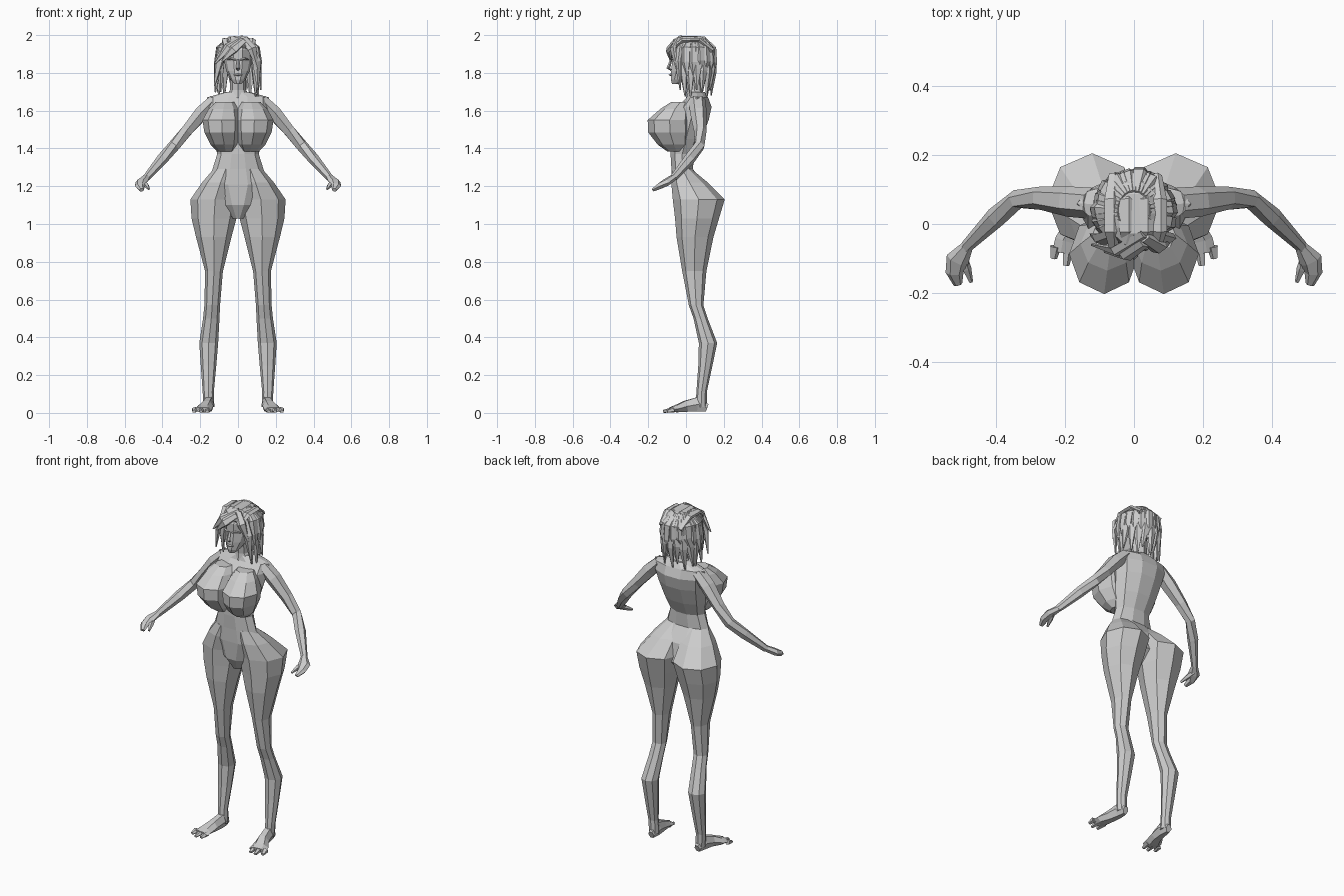
import bpy, bmesh, math, random
from mathutils import Vector

random.seed(4)


def skin(name, rings, mirror=False):
    """Bridge equal-sized rings of points into a closed faceted surface."""
    bm = bmesh.new()
    vs = [[bm.verts.new(p) for p in r] for r in rings]
    n = len(rings[0])
    for a, b in zip(vs, vs[1:]):
        for i in range(n):
            j = (i + 1) % n
            bm.faces.new((a[i], a[j], b[j], b[i]))
    bm.faces.new(vs[0][::-1])
    bm.faces.new(vs[-1])
    bmesh.ops.recalc_face_normals(bm, faces=bm.faces)
    me = bpy.data.meshes.new(name)
    bm.to_mesh(me)
    bm.free()
    ob = bpy.data.objects.new(name, me)
    bpy.context.collection.objects.link(ob)
    if mirror:
        ob.modifiers.new("Mirror", 'MIRROR').use_mirror_merge = False
    return ob


def stack(name, rows, n=8, mirror=False):
    """Horizontal sections given as z, x min, x max, y min, y max."""
    rings = []
    for z, x0, x1, y0, y1 in rows:
        ring = []
        for i in range(n):
            a = 2 * math.pi * i / n
            c, s = math.cos(a), math.sin(a)
            ring.append(((x0 + x1) / 2 + (x1 - x0) / 2 * c,
                         (y0 + y1) / 2 + (y1 - y0) / 2 * s, z))
        rings.append(ring)
    return skin(name, rings, mirror)


def tube(name, pts, n=6, ref=(0, 0, 1), mirror=False):
    """Tube along points x, y, z, half width, half thickness."""
    ps = [Vector(p[:3]) for p in pts]
    rings = []
    for i, p in enumerate(pts):
        t = (ps[min(i + 1, len(ps) - 1)] - ps[max(i - 1, 0)]).normalized()
        side = t.cross(Vector(ref)).normalized()
        up = side.cross(t)
        rings.append([ps[i] + side * p[3] * math.cos(2 * math.pi * k / n)
                      + up * p[4] * math.sin(2 * math.pi * k / n) for k in range(n)])
    return skin(name, rings, mirror)


# Torso from crotch to collar
stack("torso", [(z, -w, w, a, b) for z, w, a, b in [
    (1.03, .03, -.03, .06), (1.10, .10, -.07, .12), (1.21, .17, -.08, .10),
    (1.29, .135, -.08, .04), (1.37, .11, -.085, .045), (1.45, .13, -.085, .085),
    (1.55, .15, -.075, .125), (1.62, .165, -.05, .14), (1.67, .165, 0, .12),
    (1.70, .06, .01, .1)]], 10)

# Chest
stack("breast", [
    (1.645, .02, .12, -.08, .02), (1.61, 0, .155, -.135, .02),
    (1.55, -.015, .188, -.203, .03), (1.485, -.01, .178, -.2, .03),
    (1.42, 0, .145, -.15, .02), (1.385, .02, .11, -.1, 0)], 8, True)

# Hip, thigh and calf
stack("leg", [
    (1.29, 0, .13, -.07, .03), (1.22, -.005, .19, -.078, .115),
    (1.13, -.01, .252, -.07, .205), (1.03, .008, .246, -.058, .175),
    (.93, .035, .222, -.05, .145), (.75, .08, .174, -.02, .108),
    (.57, .095, .178, .015, .092), (.50, .098, .185, .04, .115),
    (.37, .105, .205, .068, .165), (.25, .115, .197, .065, .14),
    (.11, .128, .187, .055, .11), (.03, .125, .182, .05, .11)], 8, True)

# Foot and toes
tube("foot", [(.153, .112, .026, .018, .024), (.155, .06, .045, .03, .045),
              (.165, 0, .035, .035, .034), (.182, -.05, .022, .047, .022),
              (.187, -.085, .016, .05, .014)], mirror=True)
for x, y in [(.158, -.115), (.192, -.12), (.228, -.1)]:
    tube("toe", [(x, -.065, .017, .018, .016), (x + .005, y, .008, .01, .008)],
         5, mirror=True)

# Shoulder and arm
tube("arm", [(.125, .06, 1.655, .045, .035), (.19, .065, 1.59, .044, .042),
             (.27, .075, 1.495, .034, .034), (.338, .072, 1.415, .028, .032),
             (.40, .02, 1.345, .03, .03), (.485, -.065, 1.245, .018, .02)],
     mirror=True)
# Palm, fingers and thumb
tube("hand", [(.48, -.06, 1.25, .016, .018), (.512, -.105, 1.22, .034, .02),
              (.52, -.14, 1.2, .026, .018), (.51, -.175, 1.18, .013, .009)],
     mirror=True)
tube("thumb", [(.5, -.09, 1.225, .015, .015), (.485, -.13, 1.205, .014, .013),
               (.472, -.168, 1.185, .006, .006)], 5, mirror=True)

# Neck and head
stack("neck", [(1.66, -.075, .075, .0, .11), (1.71, -.042, .042, .005, .085),
               (1.82, -.042, .042, -.01, .085)])
stack("head", [(1.742, -.018, .018, -.075, -.04), (1.765, -.04, .04, -.083, .02),
               (1.81, -.062, .062, -.082, .07), (1.86, -.073, .073, -.078, .11),
               (1.92, -.078, .078, -.08, .12), (1.965, -.06, .06, -.055, .1)], 10)
# Facial features
tube("nose", [(0, -.078, 1.87, .006, .006), (0, -.094, 1.825, .012, .01),
              (0, -.078, 1.815, .008, .005)], 4, (0, 1, 0))
tube("lips", [(-.022, -.074, 1.79, .003, .003), (0, -.083, 1.79, .009, .007),
              (.022, -.074, 1.79, .003, .003)], 4)
tube("brow", [(.012, -.077, 1.868, .004, .004), (.035, -.072, 1.876, .006, .006),
              (.056, -.055, 1.87, .003, .003)], 4, mirror=True)

# Hair crown
stack("hair_crown", [(1.88, -.098, .098, -.02, .14), (1.93, -.1, .1, -.07, .145),
                     (1.97, -.08, .08, -.065, .125), (1.99, -.05, .05, -.03, .09)], 10)

# Layered locks around the sides and back
count = 13
for layer, drop in ((0, 1.69), (1, 1.78)):
    for i in range(count - layer):
        a = math.radians(-30 + 240 * (i + layer * .5) / (count - 1))
        c, s = math.cos(a), math.sin(a)
        g = 1 + .05 * layer + random.uniform(-.04, .04)
        tip = drop + random.uniform(-.02, .03)
        sw = random.uniform(-.012, .012)
        mid = (1.93 + tip) / 2
        tube("hair_lock", [
            (.04 * c, .04 + .05 * s, 1.985, .014, .012),
            (.096 * g * c, .04 + .1 * g * s, 1.93, .027, .016),
            (.106 * g * c, .04 + .104 * g * s, mid, .025, .016),
            (.113 * g * c + sw, .04 + .09 * g * s, tip, .004, .004)], 5, (c, s, .25))

# Swept fringe from a side parting
for root, mid, tip in [
        ((.03, -.03, 1.985), (-.05, -.08, 1.935), (-.122, -.06, 1.85)),
        ((.03, -.055, 1.97), (-.025, -.092, 1.925), (-.085, -.08, 1.86)),
        ((.03, -.04, 1.98), (.075, -.07, 1.93), (.105, -.05, 1.82)),
        ((-.06, -.03, 1.96), (-.1, -.045, 1.86), (-.125, -.03, 1.73)),
        ((.06, -.03, 1.96), (.1, -.045, 1.86), (.105, -.03, 1.71))]:
    tube("fringe", [(*root, .02, .013), (*mid, .027, .014), (*tip, .004, .004)],
         5, (mid[0] * 5, -1, .3))

# Raised ridges over the crown
for x in (-.06, -.02, .03, .065):
    h = 1.99 - 3 * x * x
    tube("hair_ridge", [(x, -.07, h - .05, .014, .01), (x * 1.1, -.02, h - .005, .024, .012),
                        (x * 1.1, .07, h - .004, .024, .012),
                        (x, .14, h - .06, .016, .014)], 5)
